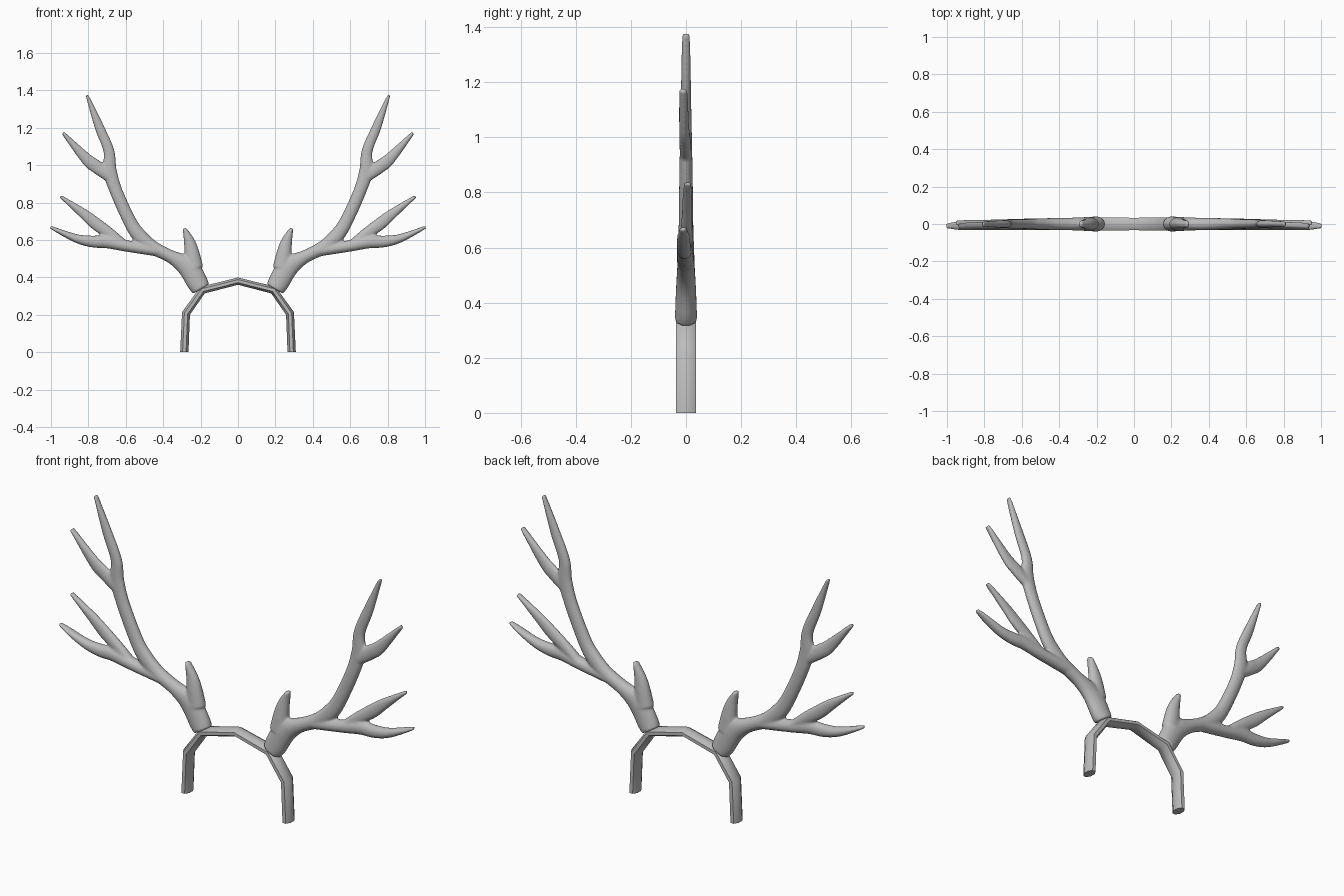
import bpy, bmesh, math
from mathutils import Vector

cube = bpy.data.objects.get("Cube")
if cube:
    bpy.data.objects.remove(cube, do_unlink=True)

grey = bpy.data.materials.new("plain grey")
grey.use_nodes = True
GREY = (0.5, 0.5, 0.5, 1)
grey.diffuse_color = GREY
grey.node_tree.nodes["Principled BSDF"].inputs["Base Color"].default_value = GREY


def make_object(name, bm):
    bmesh.ops.recalc_face_normals(bm, faces=bm.faces)
    mesh = bpy.data.meshes.new(name)
    bm.to_mesh(mesh)
    bm.free()
    mesh.materials.append(grey)
    obj = bpy.data.objects.new(name, mesh)
    bpy.context.collection.objects.link(obj)
    return obj


def ring_section(sides):
    return [(math.cos((k + .5) * math.tau / sides), math.sin((k + .5) * math.tau / sides))
            for k in range(sides)]


def smooth_path(points, steps=5):
    """Catmull-Rom spline through (x, z, half width) points."""
    s = [Vector(p) for p in points]
    out = []
    for i in range(len(s) - 1):
        a, b, c, d = s[max(i - 1, 0)], s[i], s[i + 1], s[min(i + 2, len(s) - 1)]
        for k in range(steps):
            t = k / steps
            out.append(0.5 * (2 * b + (c - a) * t + (2 * a - 5 * b + 4 * c - d) * t * t
                              + (3 * b - a - 3 * c + d) * t ** 3))
    return out + [s[-1]]


def loft(bm, path, depths, lean, section):
    """Loft a section along (x, z, half width) points, leaning towards y = lean."""
    last = len(path) - 1
    rings = []
    for i, (x, z, width) in enumerate(path):
        here = Vector((x, z))
        before = here - Vector(path[max(i - 1, 0)][:2])
        after = Vector(path[min(i + 1, last)][:2]) - here
        tan = (before.normalized() + after.normalized()).normalized()
        t = i / last
        depth = min(depths[0] + (depths[1] - depths[0]) * t, 1.7 * width)
        rings.append([bm.verts.new((x + tan.y * u * width, lean * t + v * depth,
                                    z - tan.x * u * width)) for u, v in section])
    n = len(section)
    for r, q in zip(rings, rings[1:]):
        for j in range(n):
            bm.faces.new((r[j], r[(j + 1) % n], q[(j + 1) % n], q[j]))
    bm.faces.new(rings[0])
    bm.faces.new(rings[-1])


# Headband: faceted arch with a flattened eight-sided section
leg = [(.287, 0, .024), (.278, .207, .024), (.19, .332, .023)]
arch = leg + [(0, .38, .021)] + [(-x, z, w) for x, z, w in reversed(leg)]
bm = bmesh.new()
loft(bm, arch, (.039, .039), 0, ring_section(8))
for v in bm.verts:
    if v.co.z < 0.05:
        v.co.z = 0
band = make_object("headband", bm)
bpy.context.view_layer.objects.active = band
band.select_set(True)
bpy.ops.object.shade_smooth_by_angle(angle=math.radians(50))

# Antler: each branch has its path, its depths at root and tip, and its lean
bm = bmesh.new()
round_section = ring_section(16)


def branch(path, depths, lean=0):
    loft(bm, smooth_path(path), depths, lean, round_section)


# Main beam from the base to the top point
branch([(.197, .338, .05), (.217, .372, .057), (.25, .43, .058), (.295, .475, .05),
        (.365, .514, .035), (.455, .56, .037), (.525, .62, .04), (.577, .697, .036),
        (.652, .862, .035), (.686, .975, .038), (.69, 1.075, .03), (.742, 1.205, .026),
        (.808, 1.376, .008)], (.042, .016))
# Upper side tine
branch([(.67, .925, .028), (.755, .99, .036), (.812, 1.035, .032), (.936, 1.173, .009)],
       (.023, .016), -.01)
# Lowest long tine
branch([(.42, .54, .03), (.59, .567, .031), (.7, .59, .035), (.78, .592, .032),
        (.87, .61, .023), (1.004, .669, .008)], (.033, .024), -.01)
# Fork off the lowest tine
branch([(.61, .58, .022), (.685, .633, .031), (.76, .687, .034), (.83, .744, .027),
        (.95, .834, .008)], (.025, .016), .006)
# Inner brow tine
branch([(.235, .45, .05), (.247, .535, .04), (.261, .595, .03), (.287, .664, .01)],
       (.037, .018))
antlers = make_object("antlers", bm)

# Fuse the branches, soften the joints, and mirror to the other side
fuse = antlers.modifiers.new("fuse", 'REMESH')
fuse.mode = 'VOXEL'
fuse.voxel_size = 0.006
fuse.use_smooth_shade = True
soften = antlers.modifiers.new("soften", 'SMOOTH')
soften.factor = 0.5
soften.iterations = 8
mirror = antlers.modifiers.new("mirror", 'MIRROR')
mirror.use_mirror_merge = False
